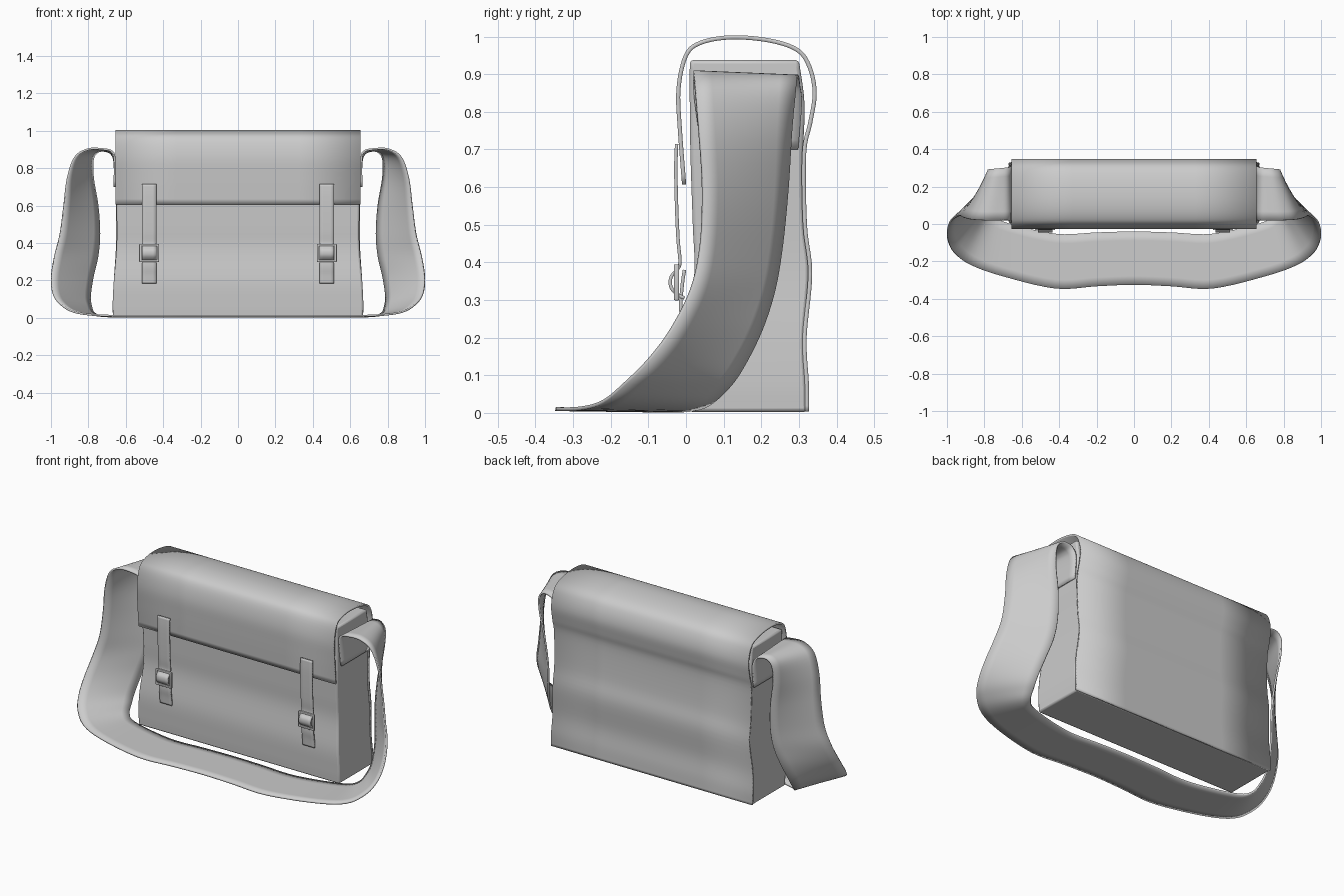
import bpy, bmesh, math
from mathutils import Vector

if "Cube" in bpy.data.objects:
    bpy.data.objects.remove(bpy.data.objects["Cube"])


def smooth(pts, n=5):
    """Catmull-Rom through the given points."""
    p = [Vector(q) for q in pts]
    p = [2 * p[0] - p[1]] + p + [2 * p[-1] - p[-2]]
    out = []
    for i in range(1, len(p) - 2):
        a, b, c, d = p[i - 1:i + 3]
        for k in range(n):
            t = k / n
            out.append(0.5 * (2 * b + (c - a) * t + (2 * a - 5 * b + 4 * c - d) * t * t
                              + (3 * b - a - 3 * c + d) * t ** 3))
    return out + [p[-2]]


def make(name, verts, faces, thick=0, bevel=0):
    me = bpy.data.meshes.new(name)
    me.from_pydata([tuple(v) for v in verts], [], faces)
    bm = bmesh.new()
    bm.from_mesh(me)
    bmesh.ops.recalc_face_normals(bm, faces=bm.faces)
    bm.to_mesh(me)
    bm.free()
    ob = bpy.data.objects.new(name, me)
    bpy.context.collection.objects.link(ob)
    bpy.ops.object.select_all(action='DESELECT')
    bpy.context.view_layer.objects.active = ob
    ob.select_set(True)
    bpy.ops.object.shade_smooth_by_angle(angle=math.radians(40))
    if thick:
        m = ob.modifiers.new("thickness", 'SOLIDIFY')
        m.thickness = thick
        m.offset = 0
    if bevel:
        m = ob.modifiers.new("soft_edges", 'BEVEL')
        m.width = bevel
        m.segments = 2
        m.limit_method = 'ANGLE'
        m.angle_limit = math.radians(50)
    return ob


def ribbon(name, left, right, thick, bevel=0, across=4):
    """Sheet stretched between two edge paths."""
    w = across + 1
    verts = [l.lerp(r, j / across) for l, r in zip(left, right) for j in range(w)]
    faces = [(i * w + j, i * w + j + 1, (i + 1) * w + j + 1, (i + 1) * w + j)
             for i in range(len(left) - 1) for j in range(across)]
    return make(name, verts, faces, thick, bevel)


def strip(name, path, x, half, thick, bevel=0):
    """Ribbon of constant width following a (y, z) path."""
    p = smooth([(0, y, z) for y, z in path])
    return ribbon(name, [v + Vector((x - half, 0, 0)) for v in p],
                  [v + Vector((x + half, 0, 0)) for v in p], thick, bevel)


# Main compartment: rows of half width, front y, back y, z
rows = [(0.668, 0.008, 0.322, 0.002), (0.67, 0.004, 0.32, 0.08), (0.664, 0.003, 0.315, 0.2),
        (0.65, 0.022, 0.328, 0.37), (0.648, 0.018, 0.315, 0.5), (0.652, 0.012, 0.311, 0.68),
        (0.652, 0.01, 0.315, 0.82), (0.65, 0.01, 0.30, 0.938)]
hw = [Vector(v) for v in smooth([(r[0], 0, r[3]) for r in rows])]
fb = smooth([(r[1], r[2], r[3]) for r in rows])
verts, faces = [], []
for h, f in zip(hw, fb):
    verts += [(-h.x, f.x, f.z), (h.x, f.x, f.z), (h.x, f.y, f.z), (-h.x, f.y, f.z)]
for i in range(len(fb) - 1):
    for j in range(4):
        k = (j + 1) % 4
        faces.append((i * 4 + j, i * 4 + k, i * 4 + 4 + k, i * 4 + 4 + j))
n = len(verts)
faces += [(3, 2, 1, 0), (n - 4, n - 3, n - 2, n - 1)]
make("bag_body", verts, faces, bevel=0.01)

# Back panel that rolls over the top and becomes the flap
sheet = [(0.669, 0.322, 0.004), (0.67, 0.321, 0.08), (0.664, 0.315, 0.2), (0.653, 0.33, 0.37),
         (0.652, 0.316, 0.5), (0.655, 0.314, 0.69), (0.655, 0.33, 0.77), (0.655, 0.342, 0.85),
         (0.655, 0.328, 0.92), (0.655, 0.295, 0.965), (0.655, 0.22, 0.99),
         (0.655, 0.12, 0.998), (0.655, 0.04, 0.984), (0.655, 0, 0.95), (0.655, -0.02, 0.86),
         (0.655, -0.016, 0.75), (0.655, -0.005, 0.607)]
edge = smooth(sheet)
ribbon("back_and_flap", [Vector((-v.x, v.y, v.z)) for v in edge], edge, 0.011)

# Shoulder strap: front and back edge of the right half, mirrored to the left
front_edge = [(0.66, 0.04, 0.70), (0.66, 0.02, 0.85), (0.675, 0.02, 0.89), (0.72, 0.02, 0.902),
              (0.80, 0.02, 0.902), (0.87, 0.025, 0.86), (0.91, 0.035, 0.75), (0.93, 0.045, 0.6),
              (0.95, 0.04, 0.45), (0.98, 0.015, 0.33), (0.997, -0.04, 0.22),
              (0.99, -0.1, 0.14), (0.955, -0.16, 0.08), (0.87, -0.22, 0.03),
              (0.7, -0.28, 0.012), (0.42, -0.345, 0.01), (0.2, -0.333, 0.01), (0, -0.325, 0.01)]
back_edge = [(0.66, 0.298, 0.70), (0.66, 0.308, 0.82), (0.672, 0.303, 0.87), (0.70, 0.30, 0.89),
             (0.745, 0.295, 0.89), (0.775, 0.29, 0.85), (0.775, 0.28, 0.75), (0.75, 0.27, 0.6),
             (0.74, 0.255, 0.45), (0.75, 0.235, 0.33), (0.775, 0.2, 0.22), (0.79, 0.15, 0.12),
             (0.785, 0.11, 0.065), (0.765, 0.06, 0.022), (0.69, 0.01, 0.008),
             (0.42, -0.052, 0.006), (0.2, -0.045, 0.006), (0, -0.04, 0.006)]


def both_sides(pts):
    return smooth(pts + [(-x, y, z) for x, y, z in reversed(pts[:-1])])


ribbon("shoulder_strap", both_sides(front_edge), both_sides(back_edge), 0.01, across=6)

# Closure straps and buckles
for side, x in (("left", -0.475), ("right", 0.475)):
    strip(side + "_upper_strap",
          [(-0.025, 0.715), (-0.027, 0.65), (-0.025, 0.55), (-0.021, 0.46), (-0.016, 0.4),
           (-0.026, 0.378), (-0.04, 0.36), (-0.04, 0.335), (-0.024, 0.315), (-0.004, 0.305)],
          x, 0.039, 0.009)
    strip(side + "_lower_strap",
          [(-0.004, 0.38), (-0.01, 0.34), (-0.014, 0.28), (-0.008, 0.23), (-0.004, 0.185)],
          x, 0.039, 0.009)
    # square buckle frame
    ring = [(x + sx * a, -0.025, 0.347 + sz * b) for a, b in ((0.053, 0.048), (0.041, 0.037))
            for sx, sz in ((-1, -1), (1, -1), (1, 1), (-1, 1))]
    make(side + "_buckle", ring,
         [(j, (j + 1) % 4, 4 + (j + 1) % 4, 4 + j) for j in range(4)], 0.014, 0.003)
